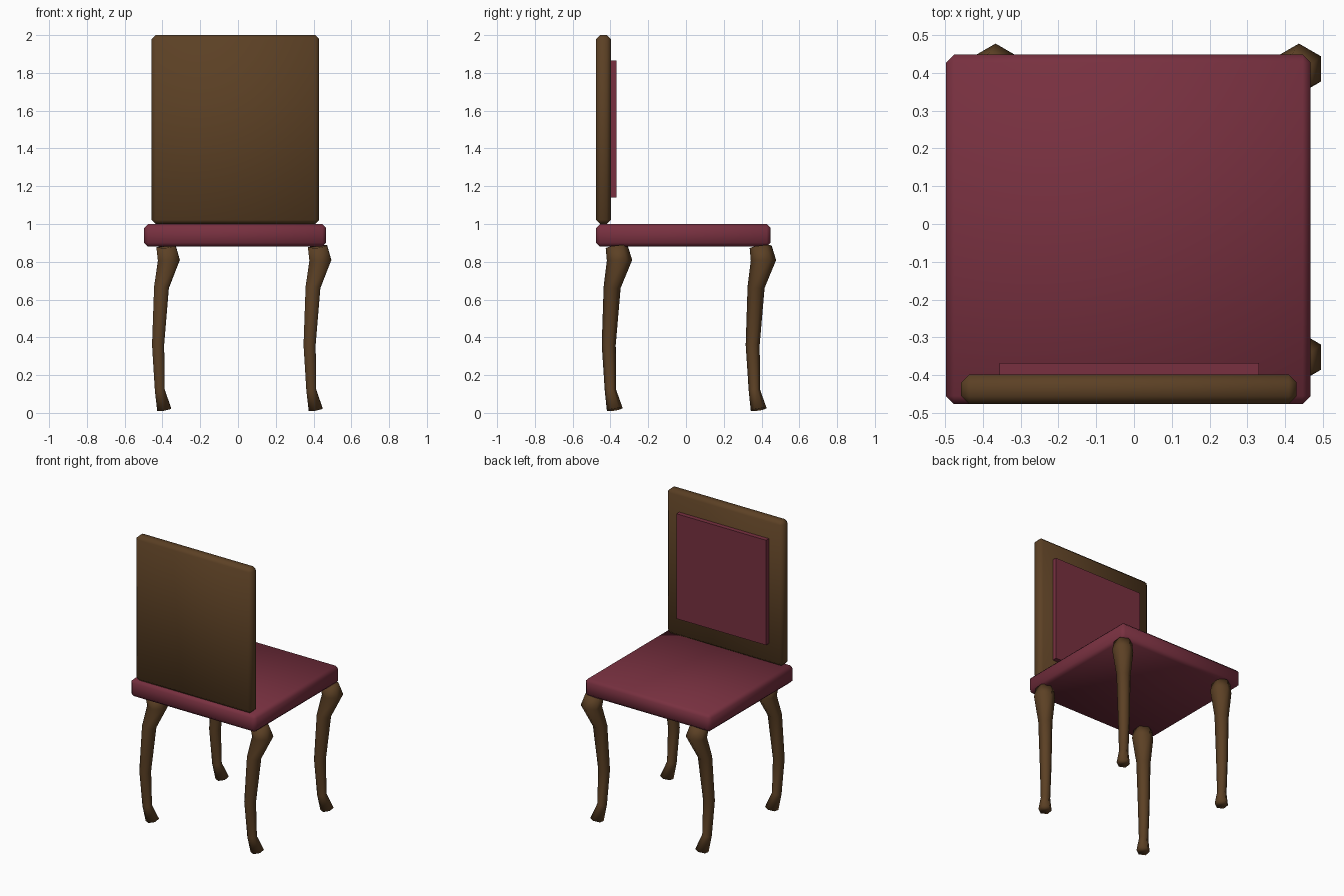
import bpy, bmesh, math

if "Cube" in bpy.data.objects:
    bpy.data.objects.remove(bpy.data.objects["Cube"])


def material(name, rgb):
    m = bpy.data.materials.new(name)
    m.diffuse_color = (*rgb, 1.0)
    m.use_nodes = True
    m.node_tree.nodes["Principled BSDF"].inputs["Base Color"].default_value = m.diffuse_color
    return m


wood = material("dark_wood", (0.107, 0.052, 0.018))
fabric = material("wine_fabric", (0.188, 0.030, 0.051))


def finish(bm, name, mat, smooth):
    bmesh.ops.recalc_face_normals(bm, faces=bm.faces)
    me = bpy.data.meshes.new(name)
    bm.to_mesh(me)
    bm.free()
    me.materials.append(mat)
    for p in me.polygons:
        p.use_smooth = smooth
    ob = bpy.data.objects.new(name, me)
    bpy.context.collection.objects.link(ob)
    return ob


def box(name, lo, hi, mat, chamfer=0.0):
    """Box between two corners, optionally with softly shaded chamfers."""
    bm = bmesh.new()
    bmesh.ops.create_cube(bm, size=1)
    for v in bm.verts:
        v.co = [(a + b) / 2 + c * (b - a) for a, b, c in zip(lo, hi, v.co)]
    if chamfer:
        bmesh.ops.bevel(bm, geom=bm.edges[:], offset=chamfer, segments=1,
                        profile=0.5, affect='EDGES')
    return finish(bm, name, mat, chamfer > 0)


# Seat, back rest and back cushion
box("seat", (-0.497, -0.476, 0.88), (0.467, 0.448, 1.0), fabric, 0.021)
box("back_rest", (-0.457, -0.476, 1.0), (0.43, -0.398, 2.0), wood, 0.021)
box("back_cushion", (-0.355, -0.405, 1.14), (0.33, -0.367, 1.865), fabric)

# Cabriole leg: diagonal shift, height, radius, upward tilt along the diagonal
LEG = [(0.010, 0.018, 0.042, 0.16),
       (-0.013, 0.12, 0.030, 0.10),
       (-0.022, 0.36, 0.037, 0.0),
       (-0.004, 0.665, 0.045, -0.08),
       (0.035, 0.807, 0.067, 0.03),
       (0.020, 0.880, 0.058, 0.12)]


def leg(name, x, y):
    """Six-sided leg lofted through rings; every leg bows the same way."""
    bm = bmesh.new()
    rings = []
    for d, z, r, tilt in LEG:
        ring = []
        for i in range(6):
            a = math.radians(30 + 60 * i)
            dx, dy = r * math.cos(a), r * math.sin(a)
            ring.append(bm.verts.new((x + d + dx, y + d + dy, z + tilt * (dx + dy))))
        rings.append(ring)
    for lower, upper in zip(rings, rings[1:]):
        for i in range(6):
            j = (i + 1) % 6
            bm.faces.new((lower[i], lower[j], upper[j], upper[i]))
    bm.faces.new(rings[0])
    bm.faces.new(rings[-1])
    return finish(bm, name, wood, True)


for side, x in (("left", -0.401), ("right", 0.401)):
    for end, y in (("back_rest_side", -0.387), ("open_side", 0.375)):
        leg(f"leg_{side}_{end}", x, y)
